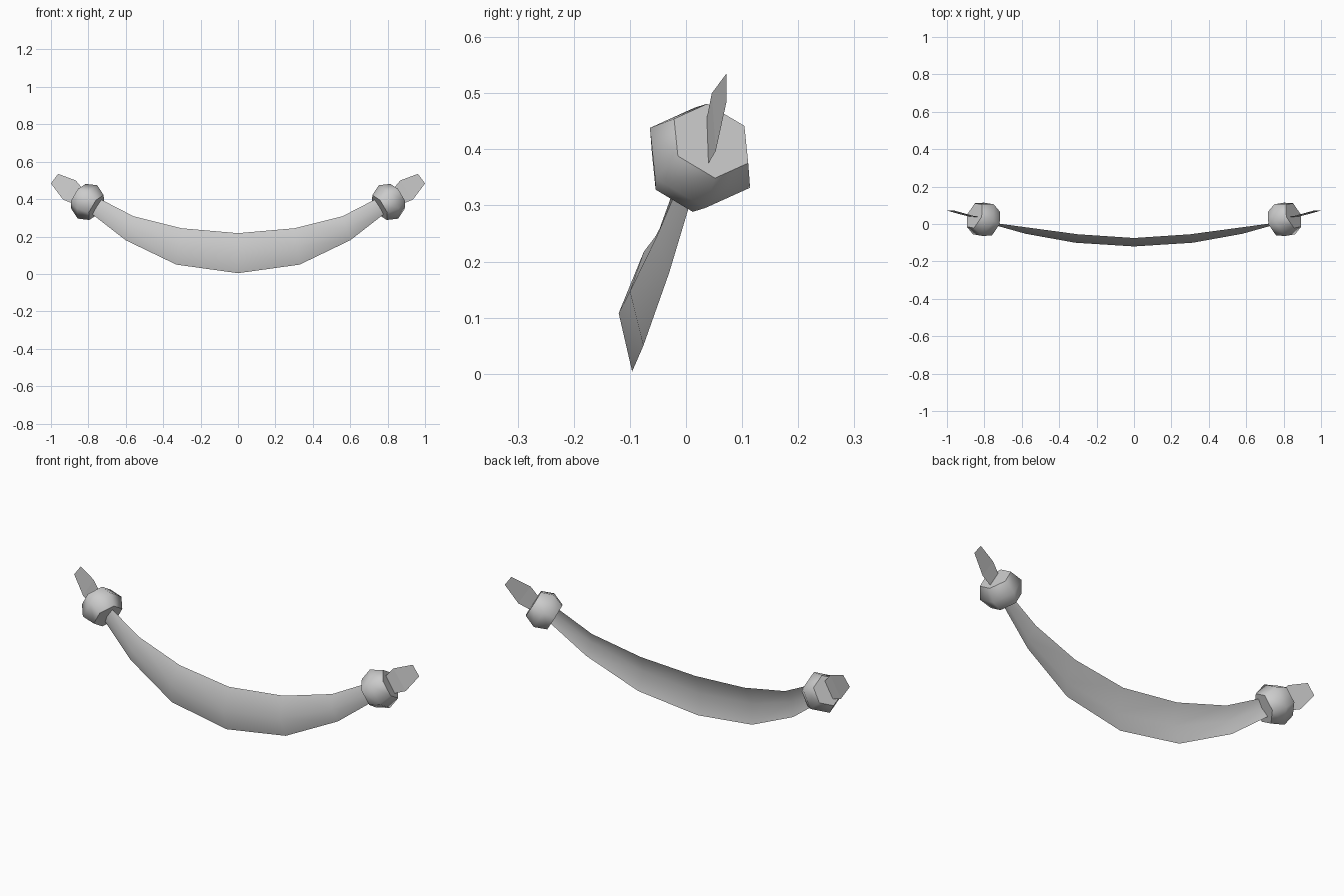
import bpy, math
from mathutils import Vector

if "Cube" in bpy.data.objects:
    bpy.data.objects.remove(bpy.data.objects["Cube"])

GREY = (0.6, 0.6, 0.6, 1)
mat = bpy.data.materials.new("plain_grey")
mat.use_nodes = True
mat.diffuse_color = GREY
mat.node_tree.nodes["Principled BSDF"].inputs["Base Color"].default_value = GREY


def add_mesh(name, verts, faces, smooth=True):
    mesh = bpy.data.meshes.new(name)
    mesh.from_pydata(verts, [], faces)
    mesh.materials.append(mat)
    obj = bpy.data.objects.new(name, mesh)
    bpy.context.collection.objects.link(obj)
    for poly in mesh.polygons:
        poly.use_smooth = smooth
    return obj


def mirrored(points, side):
    return [(side * x, y, z) for x, y, z in points]


def oriented(faces, side):
    return [f if side > 0 else f[::-1] for f in faces]


# Hanging cloth: top, middle and bottom edge points from the centre outwards
half = [
    [(0, -0.075, 0.218), (0, -0.12, 0.108), (0, -0.096, 0.004)],
    [(0.30, -0.055, 0.244), (0.315, -0.1, 0.147), (0.33, -0.076, 0.05)],
    [(0.56, -0.02, 0.309), (0.58, -0.052, 0.245), (0.60, -0.03, 0.18)],
    [(0.73, 0.003, 0.397), (0.755, -0.003, 0.36), (0.78, 0.012, 0.32)],
]
columns = [mirrored(c, -1) for c in half[:0:-1]] + half
cloth_faces = [(3 * i + j, 3 * i + j + 1, 3 * i + j + 4, 3 * i + j + 3)
               for i in range(len(columns) - 1) for j in range(2)]
add_mesh("hanging_cloth", [p for c in columns for p in c], cloth_faces)

# Knot: six-sided bead with flat ends, tilted along the cloth
centre = Vector((0.805, 0.025, 0.385))
axis = Vector((0.8, 0.33, 0.5)).normalized()
across = Vector((0.033, -0.859, 0.513))
across = (across - axis * across.dot(axis)).normalized()
third = axis.cross(across)
SIDES = 6
knot = []
for offset, radius in ((-0.06, 0.077), (0, 0.104), (0.06, 0.077)):
    for k in range(SIDES):
        a = math.tau * k / SIDES
        knot.append(centre + axis * offset
                    + (across * math.cos(a) + third * math.sin(a)) * radius)
knot_faces = [(r * SIDES + k, r * SIDES + (k + 1) % SIDES,
               (r + 1) * SIDES + (k + 1) % SIDES, (r + 1) * SIDES + k)
              for r in range(2) for k in range(SIDES)]
knot_faces += [tuple(range(SIDES))[::-1], tuple(range(2 * SIDES, 3 * SIDES))]

# Loose end: thin pointed tab outside each knot
tab = [(0.83, 0.037, 0.455), (0.88, 0.040, 0.375), (0.935, 0.053, 0.397),
       (1.0, 0.072, 0.484), (0.962, 0.072, 0.535), (0.868, 0.046, 0.50)]
tab_faces = [(0, 1, 2, 5), (5, 2, 3, 4)]

for side, label in ((1, "left"), (-1, "right")):
    obj = add_mesh(label + "_knot", mirrored(knot, side), oriented(knot_faces, side))
    # Flat ends stay crisp against the rounded sides
    for poly in obj.data.polygons:
        if len(poly.vertices) == SIDES:
            poly.use_smooth = False
    add_mesh(label + "_loose_end", mirrored(tab, side), oriented(tab_faces, side), False)
